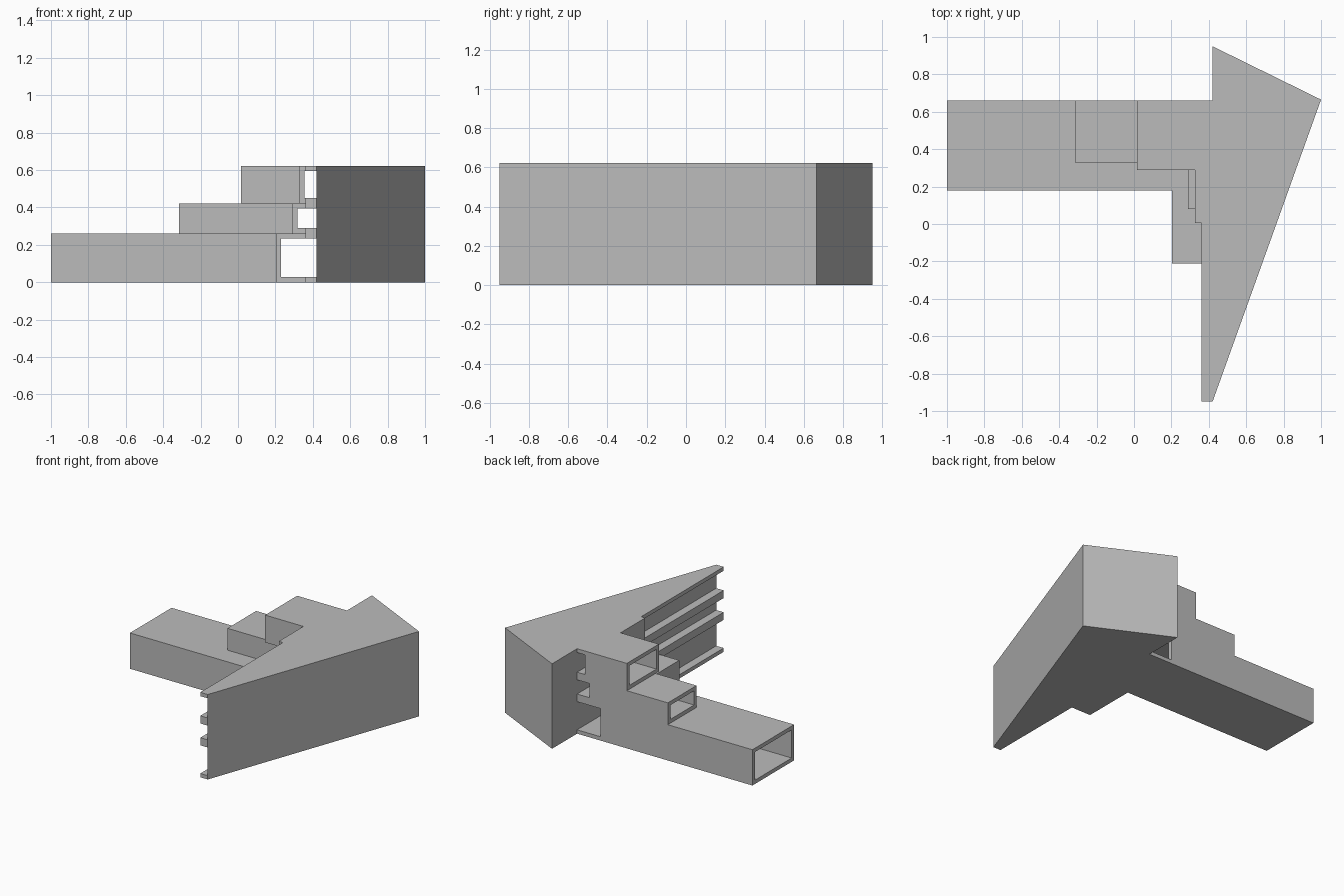
import bpy
import bmesh

cube = bpy.data.objects.get("Cube")
if cube:
    bpy.data.objects.remove(cube, do_unlink=True)

grey = bpy.data.materials.new("plain grey")
grey.use_nodes = True
GREY = (0.5, 0.5, 0.5, 1)
grey.diffuse_color = GREY
grey.node_tree.nodes["Principled BSDF"].inputs["Base Color"].default_value = GREY

BACK, FRONT = 0.66, -0.95      # extent of the ducts and shelves in y
LIP, JOIN = 0.36, 0.42         # shelf edge and wedge face in x
HEIGHT, WALL = 0.622, 0.028


def prism(name, outline, z0, z1):
    """Extrude a flat outline from z0 to z1."""
    bm = bmesh.new()
    base = bm.faces.new([bm.verts.new((x, y, z0)) for x, y in outline])
    top = bmesh.ops.extrude_face_region(bm, geom=[base])["geom"]
    verts = [v for v in top if isinstance(v, bmesh.types.BMVert)]
    bmesh.ops.translate(bm, verts=verts, vec=(0, 0, z1 - z0))
    bmesh.ops.recalc_face_normals(bm, faces=bm.faces)
    mesh = bpy.data.meshes.new(name)
    bm.to_mesh(mesh)
    bm.free()
    mesh.materials.append(grey)
    obj = bpy.data.objects.new(name, mesh)
    bpy.context.collection.objects.link(obj)
    return obj


def duct(name, end, side, inner, mouth, z0, z1):
    """Hollow L-shaped duct, open at its end, front and back, with two shelf lips."""
    body = prism(name, [
        (end, side), (inner, side), (inner, mouth), (LIP, mouth), (LIP, FRONT),
        (JOIN, FRONT), (JOIN, BACK), (end, BACK)], z0, z1)
    near, far, edge = side + WALL, BACK - WALL, inner + WALL
    cutter = prism(name + "_cutter", [
        (end - 1, near), (edge, near), (edge, FRONT - 1), (JOIN + 1, FRONT - 1),
        (JOIN + 1, BACK + 1), (edge, BACK + 1), (edge, far), (end - 1, far)],
        z0 + WALL, z1 - WALL)
    cutter.hide_render = True
    cut = body.modifiers.new("hollow", "BOOLEAN")
    cut.operation = "DIFFERENCE"
    cut.solver = "EXACT"
    cut.object = cutter
    bpy.context.view_layer.objects.active = body
    bpy.ops.object.modifier_apply(modifier=cut.name)
    bpy.data.objects.remove(cutter, do_unlink=True)


# Solid triangular block
prism("wedge_block", [(JOIN, FRONT), (1, 0.665), (JOIN, 0.95)], 0, HEIGHT)

# Three stacked ducts, stepping back with height
duct("lower_duct", -1, 0.178, 0.203, -0.212, 0, 0.262)
duct("middle_duct", -0.315, 0.328, 0.29, 0.08, 0.262, 0.422)
duct("upper_duct", 0.017, 0.29, 0.327, 0.005, 0.422, HEIGHT)
